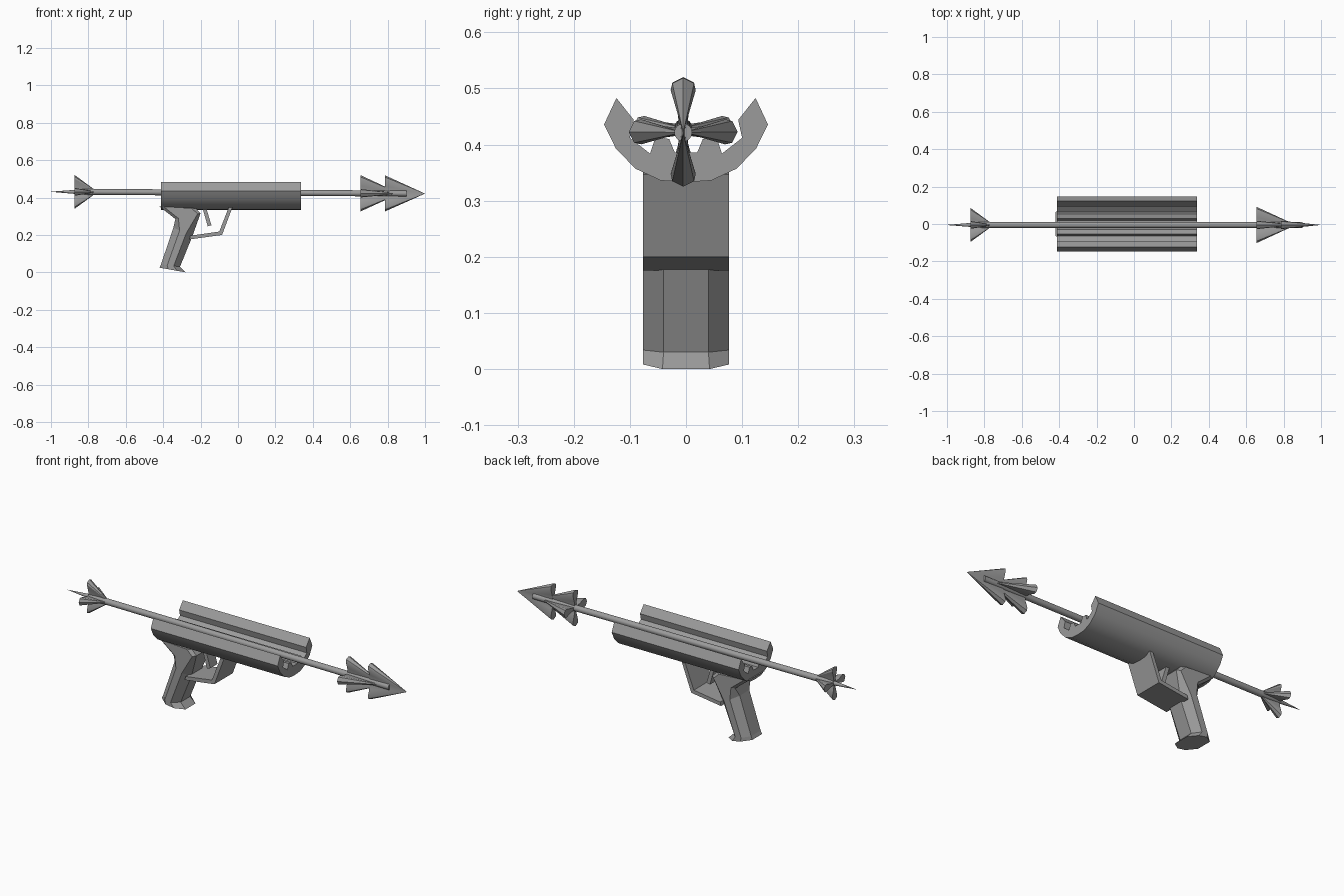
import bpy, bmesh, math
from mathutils import Vector

if "Cube" in bpy.data.objects:
    bpy.data.objects.remove(bpy.data.objects["Cube"])

metal = bpy.data.materials.new("grey_metal")
metal.diffuse_color = (0.33, 0.33, 0.33, 1)
metal.use_nodes = True
metal.node_tree.nodes["Principled BSDF"].inputs["Base Color"].default_value = metal.diffuse_color


def build(name, verts, faces, smooth=None):
    mesh = bpy.data.meshes.new(name)
    mesh.from_pydata(verts, [], faces)
    bm = bmesh.new()
    bm.from_mesh(mesh)
    bmesh.ops.recalc_face_normals(bm, faces=bm.faces)
    bm.to_mesh(mesh)
    bm.free()
    mesh.materials.append(metal)
    ob = bpy.data.objects.new(name, mesh)
    bpy.context.collection.objects.link(ob)
    if smooth:
        bpy.ops.object.select_all(action='DESELECT')
        ob.select_set(True)
        bpy.context.view_layer.objects.active = ob
        bpy.ops.object.shade_smooth_by_angle(angle=math.radians(smooth))
    return ob


def loft(name, rings, smooth=None):
    """Skin a list of equal-length rings and cap both ends."""
    n = len(rings[0])
    verts = [v for r in rings for v in r]
    faces = [(k * n + i, k * n + (i + 1) % n, (k + 1) * n + (i + 1) % n, (k + 1) * n + i)
             for k in range(len(rings) - 1) for i in range(n)]
    faces += [tuple(range(n)), tuple(range((len(rings) - 1) * n, len(rings) * n))]
    return build(name, verts, faces, smooth)


def strip(name, profile, half_width):
    """Extrude a side profile (x, z) across y."""
    return loft(name, [[(x, s * half_width, z) for x, z in profile] for s in (-1, 1)])


# Trough-shaped barrel: half profile from the bottom, round the lip, to the groove
half = [(.045, .336), (.09, .357), (.125, .393), (.146, .436), (.124, .483),
        (.093, .444), (.1, .412), (.064, .384), (.054, .414), (.03, .41), (.02, .386)]
profile = [(0, .333)] + half + [(-y, z) for y, z in reversed(half)]
loft("barrel", [[(x, y, z) for y, z in profile] for x in (-.412, .336)], 40)

# Pistol grip: octagonal rings (back x, z, front x, z, half width of flat)
levels = [(-.42, .025, -.28, 0, .042), (-.412, .042, -.31, .03, .04),
          (-.345, .24, -.245, .19, .04), (-.335, .285, -.2, .316, .064),
          (-.42, .352, -.225, .342, .064)]
rings = []
for bx, bz, fx, fz, flat in levels:
    cut = .33 if flat < .05 else .12
    side = [(0, flat), (cut, .077), (1 - cut, .077), (1, flat)]
    ring = side + [(t, -y) for t, y in reversed(side)]
    rings.append([(bx + (fx - bx) * t, y, bz + (fz - bz) * t) for t, y in ring])
loft("grip", rings)

# Wide trigger guard and trigger
strip("trigger_guard", [(-.03, .347), (-.085, .2), (-.26, .176), (-.255, .196),
                        (-.1, .218), (-.05, .347)], .077)
strip("trigger", [(-.19, .345), (-.162, .246), (-.142, .252), (-.17, .345)], .03)


# Arrow parts share one slightly tilted axis
def axis(x):
    return Vector((x, -.005, .426 - .005 * x))


def circle(x, r, n=16):
    return [axis(x) + Vector((0, r * math.cos(a), r * math.sin(a)))
            for a in (2 * math.pi * i / n for i in range(n))]


loft("shaft", [circle(-.87, .014), circle(-.82, .016), circle(.9, .016)], 40)
loft("tail_spike", [circle(-1, .0005), circle(-.87, .011)], 40)


def barbs(name, base, tip, reach, lobes):
    """Pointed cone whose base outline is a ring of rounded petals."""
    petal = [(.09, -.07), (.4, -.11), (.77, -.23), (.9, -.2), (1, 0),
             (.9, .2), (.77, .23), (.4, .11), (.09, .07)]
    ring = []
    for k in range(lobes):
        a = math.pi / 2 + 2 * math.pi * k / lobes
        c, s = math.cos(a), math.sin(a)
        ring += [axis(base) + reach * Vector((0, r * c - w * s, r * s + w * c)) for r, w in petal]
    n = len(ring)
    verts = ring + [axis(tip), axis(base)]
    faces = [(i, (i + 1) % n, n) for i in range(n)] + [((i + 1) % n, i, n + 1) for i in range(n)]
    return build(name, verts, faces, 35)


barbs("tail_fins", -.873, -.75, .09, 4)
barbs("rear_head_barbs", .655, .865, .097, 4)
barbs("front_head_blade", .785, 1, .097, 2)
